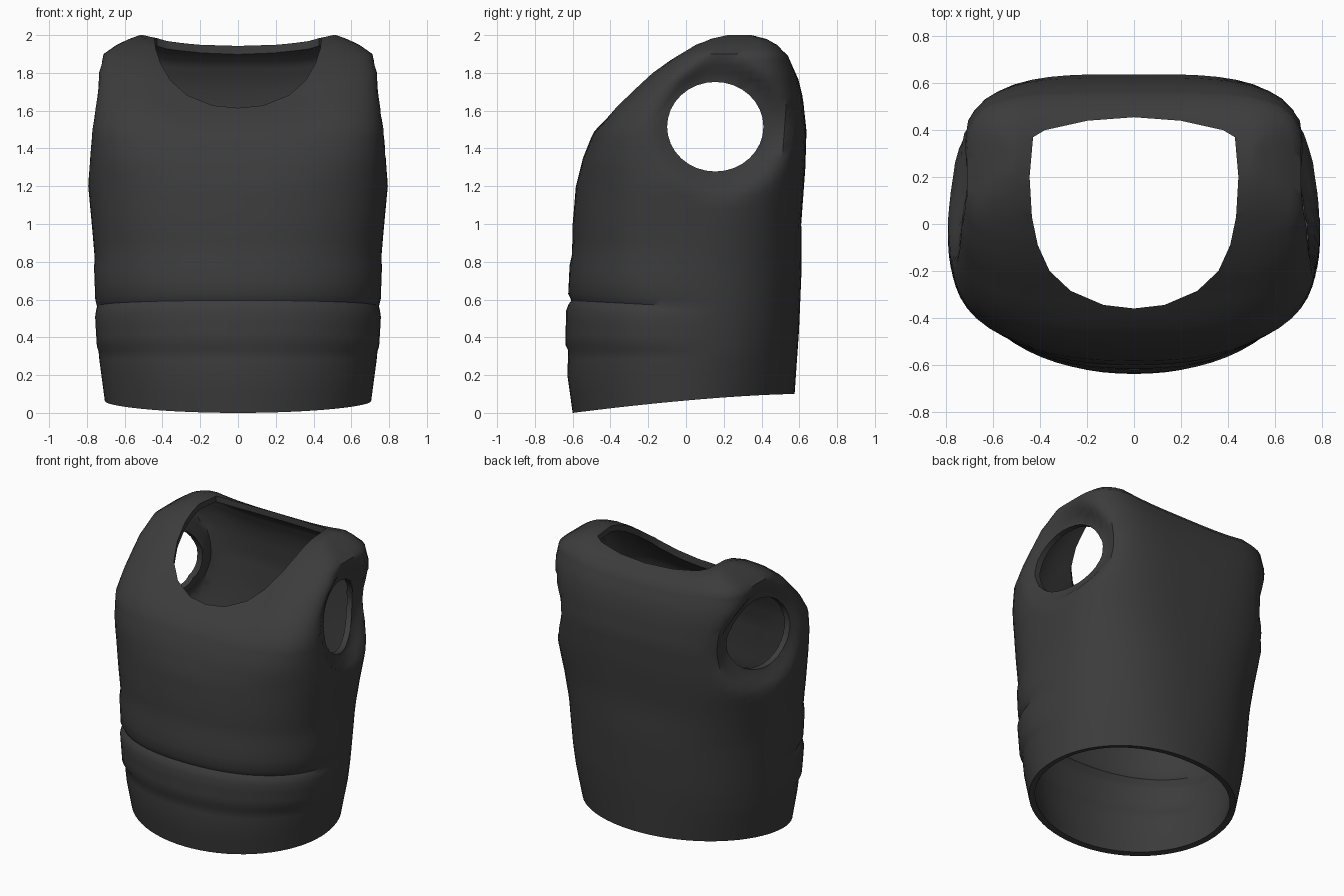
import bpy, bmesh
from math import sin, cos, pi, hypot

default = bpy.data.objects.get("Cube")
if default:
    bpy.data.objects.remove(default, do_unlink=True)

SEGMENTS = 72

fabric = bpy.data.materials.new("charcoal_fabric")
fabric.use_nodes = True
charcoal = (0.045, 0.045, 0.045, 1)
fabric.diffuse_color = charcoal
shader = next(n for n in fabric.node_tree.nodes if n.type == "BSDF_PRINCIPLED")
shader.inputs["Base Color"].default_value = charcoal
shader.inputs["Roughness"].default_value = 0.8


def clamp(value):
    return max(0.0, min(1.0, value))


def smooth(value):
    value = clamp(value)
    return value * value * (3 - 2 * value)


def interpolate(points, z):
    """Piecewise linear profile lookup."""
    if z <= points[0][0]:
        return points[0][1]
    for (z0, v0), (z1, v1) in zip(points, points[1:]):
        if z <= z1:
            return v0 + (v1 - v0) * (z - z0) / (z1 - z0)
    return points[-1][1]


def make_object(name, bm):
    bmesh.ops.recalc_face_normals(bm, faces=bm.faces)
    mesh = bpy.data.meshes.new(name)
    bm.to_mesh(mesh)
    bm.free()
    mesh.materials.append(fabric)
    obj = bpy.data.objects.new(name, mesh)
    bpy.context.collection.objects.link(obj)
    return obj


# Torso profiles against height: half width, front depth, back depth
half_width = [(0, .705), (.3, .737), (.6, .75), (.85, .76), (1.2, .793),
              (1.5, .777), (1.8, .742), (1.84, .728), (1.9, .712),
              (1.95, .64), (1.98, .575), (2, .52)]
front = [(0, -.6), (.2, -.628), (.6, -.615), (.85, -.603), (1, -.6), (1.2, -.583),
         (1.35, -.545), (1.5, -.485), (1.62, -.39), (1.72, -.28), (1.8, -.19),
         (1.88, -.08), (1.95, .04), (1.98, .11), (2, .19)]
back = [(0, .575), (.4, .595), (.8, .613), (1, .61), (1.3, .632), (1.5, .638),
        (1.7, .62), (1.8, .595), (1.9, .55), (1.96, .49), (1.98, .45), (2, .38)]
# Squareness of the front and back halves of each ring
front_square = [(0, 2), (.5, 2.2), (1.2, 2.5), (1.6, 3.8), (1.8, 4.4), (2, 5)]
back_square = [(0, 2.05), (.8, 2.5), (1.3, 3.3), (1.8, 4.2), (2, 5)]
centre_depth = [(0, -.03), (1.5, -.04), (1.8, .13), (2, .28)]
# Raised fabric bands across the belly
band = [(.33, 0), (.36, .016), (.54, .018), (.575, .006), (.595, -.008),
        (.63, .01), (.78, .01), (.84, 0)]

heights = [0, .04, .1, .2, .28, .33, .36, .42, .48, .54, .575, .595, .63, .7,
           .78, .84, .92, 1, 1.08, 1.15, 1.2, 1.25, 1.3, 1.35, 1.4, 1.45, 1.5,
           1.56, 1.62, 1.67, 1.72, 1.76, 1.8, 1.84, 1.87, 1.9, 1.925, 1.95,
           1.965, 1.98, 1.99, 2]

ARM_Y, ARM_Z, ARM_RY, ARM_RZ = .155, 1.515, .255, .237


def ring_point(z, angle):
    c, s = cos(angle), sin(angle)
    centre = interpolate(centre_depth, z)
    limit, square = (back, back_square) if s >= 0 else (front, front_square)
    n = interpolate(square, z)
    reach = (abs(c) ** n + abs(s) ** n) ** (-1 / n)
    x = interpolate(half_width, z) * c * reach
    y = centre + abs(interpolate(limit, z) - centre) * s * reach
    # Bands fade out towards the back and sag at the sides
    lift = interpolate(band, z) * clamp((.15 - y) / .4)
    x, y = x + lift * c, y + lift * s
    sag = .04 * clamp(1 + y / .6) * clamp(1 - abs(z - .5) / .5)
    # Hem rises from front to back
    hem = .1 * (1 - clamp((.58 - y) / 1.18) ** 1.5) * clamp(1 - z / .5)
    # Armhole surround sinks inward, deepest at the back
    distance = hypot((y - ARM_Y) / ARM_RY, (z - ARM_Z) / ARM_RZ)
    spread = .35 + .3 * smooth((y + .1) / .3)
    sink = smooth((1 + spread - distance) / spread) * (.08 + .17 * (y - ARM_Y))
    x -= max(sink, 0) * clamp((abs(x) - .3) / .3) * (1 if x > 0 else -1)
    # Neckline dips between the straps
    dip = .035 * clamp(1 - (x / .5) ** 4) * clamp((z - 1.45) / .2)
    return x, y, z - sag + hem - dip


bm = bmesh.new()
rings = [[bm.verts.new(ring_point(z, 2 * pi * i / SEGMENTS)) for i in range(SEGMENTS)]
         for z in heights]
for low, high in zip(rings, rings[1:]):
    for i in range(SEGMENTS):
        j = (i + 1) % SEGMENTS
        bm.faces.new((low[i], low[j], high[j], high[i]))
# Shoulder ridge closed with strips running front to back
top = rings[-1]
half = SEGMENTS // 2
bm.faces.new((top[0], top[1], top[-1]))
bm.faces.new((top[half - 1], top[half], top[half + 1]))
for i in range(1, half - 1):
    bm.faces.new((top[i], top[i + 1], top[-i - 1], top[-i]))
vest = make_object("vest_body", bm)

# Fabric thickness, inward
shell = vest.modifiers.new("thickness", "SOLIDIFY")
shell.thickness = 0.04
shell.offset = -1


def make_cutter(name, outline, direction, start):
    """Extrude a closed outline into a hidden cutting solid."""
    bm = bmesh.new()
    face = bm.faces.new([bm.verts.new(p) for p in outline])
    result = bmesh.ops.extrude_face_region(bm, geom=[face])
    moved = [v for v in result["geom"] if isinstance(v, bmesh.types.BMVert)]
    bmesh.ops.translate(bm, verts=moved, vec=direction)
    cutter = make_object(name, bm)
    cutter.location = start
    cutter.hide_render = True
    cutter.hide_viewport = True
    cut = vest.modifiers.new(name, "BOOLEAN")
    cut.operation = "DIFFERENCE"
    cut.solver = "EXACT"
    cut.object = cutter
    return cutter


# Neck opening: scooped front, flatter back
half_neck = [(.13, -.345), (.27, -.285), (.36, -.2), (.41, -.09), (.435, .03),
             (.445, .2), (.43, .37), (.38, .4), (.2, .44)]
neck = [(0, -.36), *half_neck, (0, .455), *[(-x, y) for x, y in reversed(half_neck)]]
cutters = [make_cutter("neck_cutter", [(x, y, 0) for x, y in neck], (0, 0, 1), (0, 0, 1.4))]

# Armholes: one oval through both sides
turns = [2 * pi * i / 32 for i in range(32)]
oval = [(0, ARM_RY * cos(t), ARM_RZ * sin(t)) for t in turns]
cutters.append(make_cutter("armhole_cutter", oval, (2, 0, 0), (-1, ARM_Y, ARM_Z)))

# Apply the modifiers, then remove the cutters
bpy.context.view_layer.update()
graph = bpy.context.evaluated_depsgraph_get()
finished = bpy.data.meshes.new_from_object(vest.evaluated_get(graph))
vest.modifiers.clear()
vest.data = finished
for cutter in cutters:
    bpy.data.objects.remove(cutter, do_unlink=True)

# Soft shading with crisp opening edges
bpy.ops.object.select_all(action="DESELECT")
vest.select_set(True)
bpy.context.view_layer.objects.active = vest
bpy.ops.object.shade_smooth_by_angle(angle=pi / 4)
